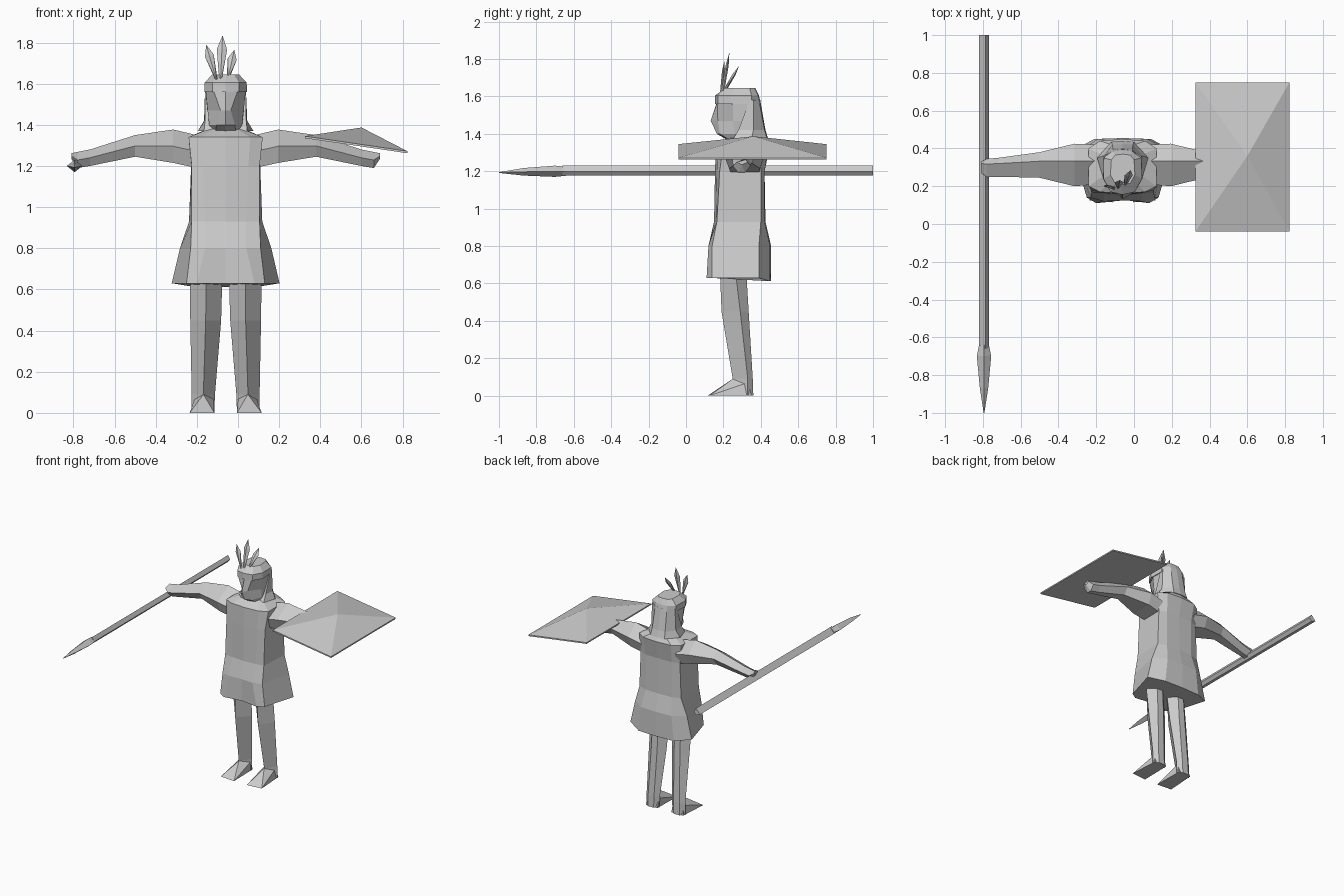
import bpy, bmesh
from mathutils import Vector

cube = bpy.data.objects.get("Cube")
if cube:
    bpy.data.objects.remove(cube, do_unlink=True)

CX = -0.06  # centre line of the figure

grey = bpy.data.materials.new("light grey")
grey.use_nodes = True
COL = (0.6, 0.6, 0.6, 1)
grey.diffuse_color = COL
bsdf = next(n for n in grey.node_tree.nodes if n.type == 'BSDF_PRINCIPLED')
bsdf.inputs["Base Color"].default_value = COL
bsdf.inputs["Roughness"].default_value = 0.8


def finish(name, bm):
    bmesh.ops.recalc_face_normals(bm, faces=bm.faces[:])
    mesh = bpy.data.meshes.new(name)
    bm.to_mesh(mesh)
    bm.free()
    mesh.materials.append(grey)
    ob = bpy.data.objects.new(name, mesh)
    bpy.context.collection.objects.link(ob)
    return ob


def loft(name, rings):
    """Skin equal-sized closed rings and cap both ends."""
    bm = bmesh.new()
    rows = [[bm.verts.new(p) for p in r] for r in rings]
    n = len(rows[0])
    for a, b in zip(rows, rows[1:]):
        for i in range(n):
            j = (i + 1) % n
            bm.faces.new((a[i], a[j], b[j], b[i]))
    bm.faces.new(rows[0])
    bm.faces.new(rows[-1])
    return finish(name, bm)


def hull(name, points):
    bm = bmesh.new()
    for p in points:
        bm.verts.new(p)
    bmesh.ops.convex_hull(bm, input=bm.verts[:])
    return finish(name, bm)


def body_loft(name, levels):
    """Levels of (z, half outline from front centre to back centre)."""
    rings = []
    for z, half in levels:
        full = half + [(-x, y) for x, y in half[-2:0:-1]]
        rings.append([(CX + x, y, z) for x, y in full])
    return loft(name, rings)


# tunic: flared skirt, narrow waist, straight chest, sloping shoulders
tunic = body_loft("tunic", [
    (0.63, [(0, .13), (.14, .11), (.19, .14), (.262, .39), (.15, .45), (0, .455)]),
    (0.80, [(0, .125), (.10, .12), (.17, .14), (.222, .39), (.13, .45), (0, .455)]),
    (0.93, [(0, .15), (.10, .16), (.165, .165), (.178, .40), (.11, .42), (0, .425)]),
    (1.20, [(0, .155), (.11, .165), (.165, .18), (.168, .40), (.11, .42), (0, .42)]),
    (1.34, [(0, .16), (.12, .17), (.18, .20), (.18, .40), (.12, .44), (0, .45)]),
    (1.38, [(0, .23), (.05, .24), (.08, .27), (.09, .36), (.06, .42), (0, .43)]),
])
for v in tunic.data.vertices:  # hem hangs a little lower at the back
    if v.co.z < 0.7 and v.co.y > 0.42:
        v.co.z = 0.612

# head with pointed nose
body_loft("head", [
    (1.35, [(0, .25), (.05, .26), (.06, .32), (.04, .39), (0, .40)]),
    (1.40, [(0, .165), (.045, .18), (.08, .26), (.075, .36), (0, .39)]),
    (1.47, [(0, .132), (.025, .17), (.088, .25), (.09, .36), (0, .39)]),
    (1.57, [(0, .165), (.06, .168), (.098, .25), (.095, .36), (0, .39)]),
])

# headband and flat crown
body_loft("headband", [
    (1.56, [(0, .155), (.065, .17), (.104, .24), (.10, .35), (.05, .395), (0, .40)]),
    (1.605, [(0, .155), (.065, .17), (.102, .24), (.10, .35), (.05, .385), (0, .39)]),
    (1.645, [(0, .21), (.04, .215), (.065, .26), (.06, .34), (.04, .365), (0, .37)]),
])

# hair fanning out over the shoulders
body_loft("hair", [
    (1.37, [(0, .25), (.105, .25), (.135, .35), (.06, .435), (0, .44)]),
    (1.42, [(0, .28), (.10, .28), (.105, .36), (.055, .42), (0, .425)]),
    (1.58, [(0, .34), (.10, .34), (.098, .36), (.05, .39), (0, .397)]),
])

# feathers: thin leaf shapes
def feather(name, base, tip, width):
    base, tip = Vector(base), Vector(tip)
    axis = tip - base
    side = axis.cross(Vector((0, 1, 0))).normalized() * width
    thick = axis.cross(side).normalized() * 0.008
    mid = base + axis * 0.68
    pts = [base + side * .25, base - side * .25, base + thick, base - thick,
           mid + side, mid - side, mid + thick, mid - thick, tip]
    hull(name, pts)

feather("feather_middle", (-.085, .195, 1.62), (-.075, .232, 1.835), .025)
feather("feather_right", (-.105, .19, 1.62), (-.155, .205, 1.79), .022)
feather("feather_left", (-.05, .20, 1.62), (-.018, .285, 1.765), .022)

# limbs, built once per side
for s, side in ((-1, "right"), (1, "left")):
    # arm: outward distance, top z, bottom z, front y, back y
    arm = []
    for d, zt, zb, yf, yb in [(.14, 1.35, 1.19, .21, .42), (.255, 1.377, 1.215, .20, .425),
                              (.44, 1.35, 1.245, .245, .38), (.66, 1.28, 1.20, .25, .35),
                              (.72, 1.268, 1.19, .25, .345), (.75, 1.262, 1.235, .27, .33)]:
        yc, zm = (yf + yb) / 2 + .02, zb + (zt - zb) * .5
        arm.append([(CX + s * d, y, z) for y, z in
                    [(yc, zt), (yf, zm), (yf + .03, zb), (yb - .03, zb), (yb, zm)]])
    loft(side + "_arm", arm)

    # leg: height, inner, outer, front y, side y, back y
    leg = []
    for z, xi, xo, yf, ys, yb in [(.70, .015, .175, .18, .26, .32), (.45, .022, .172, .19, .29, .335),
                                  (.09, .052, .165, .25, .33, .357), (0, .055, .165, .25, .33, .36)]:
        xm = (xi + xo) / 2
        leg.append([(CX + s * x, y, z) for x, y in
                    [(xm, yf), (xo, ys), (xm + .025, yb), (xm - .025, yb), (xi, ys)]])
    loft(side + "_leg", leg)
    hull(side + "_foot", [(CX + s * x, y, z) for x, y, z in
         [(.055, .115, 0), (.175, .125, 0), (.16, .35, 0), (.06, .35, 0),
          (.108, .25, .09), (.15, .33, .07), (.06, .33, .07)]])

# spear shaft: uneven four-sided rod
section = [(-.82, 1.19), (-.785, 1.23), (-.767, 1.20), (-.785, 1.178)]
loft("spear_shaft", [[(x, y, z) for x, z in section] for y in (-.66, 1.0)])

# spear head
def diamond(y, w, h, x=-.794, z=1.2):
    return [(x - w, y, z), (x, y, z + h), (x + w, y, z), (x, y, z - h)]

loft("spear_head", [diamond(-.64, .026, .024), diamond(-.70, .038, .03),
                    diamond(-.87, .022, .02, z=1.197), diamond(-1.0, .002, .002, z=1.193)])

# shield: shallow pyramid on a tilted plate
corners = [(.325, -.04, 1.335), (.325, .75, 1.335), (.823, .75, 1.262), (.823, -.04, 1.262)]
hull("shield", corners + [(x, y, z + .01) for x, y, z in corners] + [(.6, .36, 1.387)])
